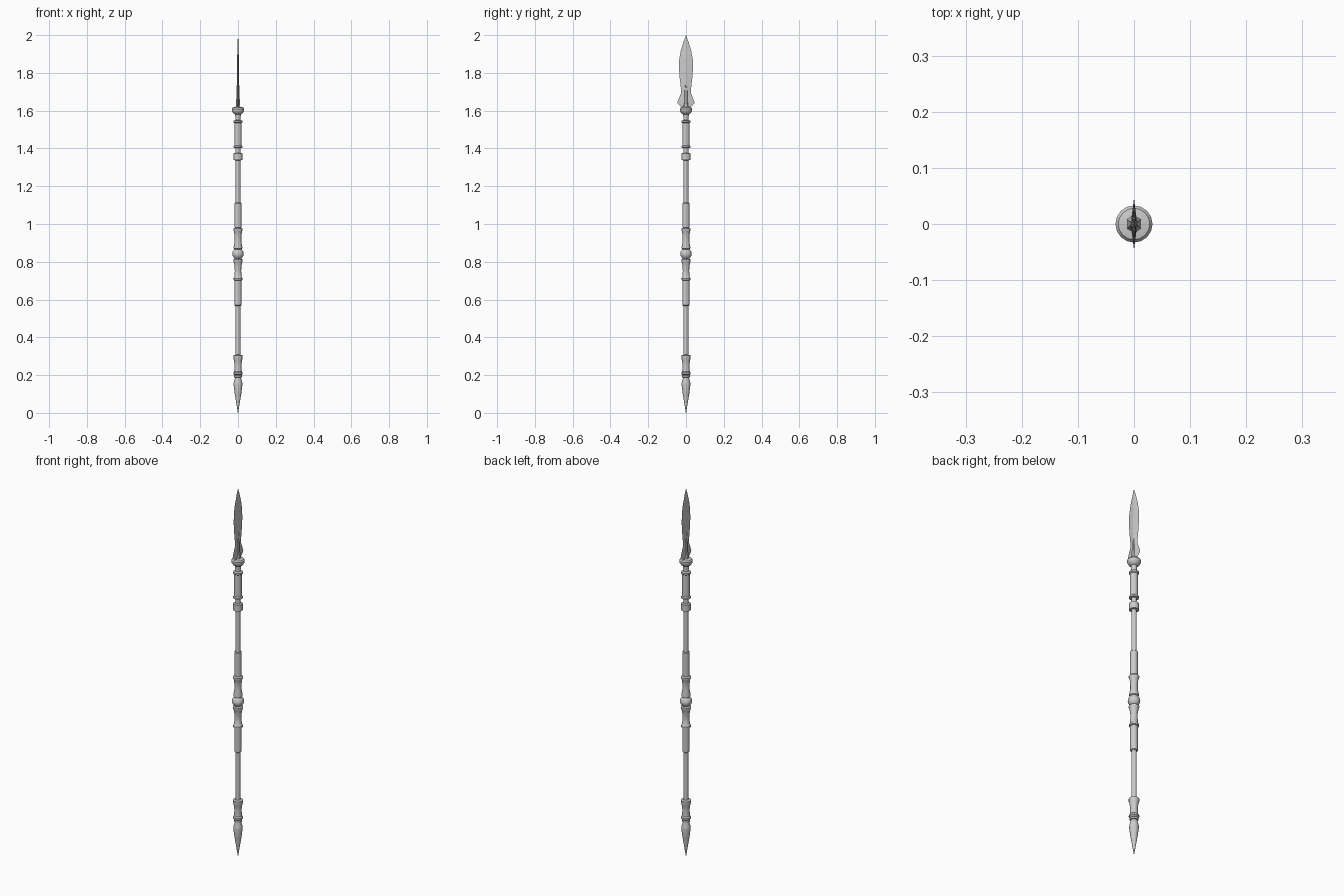
import bpy, bmesh
from math import cos, sin, pi

SIDES = 16

def finish(name, bm, angle=0.6):
    bmesh.ops.recalc_face_normals(bm, faces=bm.faces)
    me = bpy.data.meshes.new(name)
    bm.to_mesh(me)
    bm.free()
    ob = bpy.data.objects.new(name, me)
    bpy.context.collection.objects.link(ob)
    bpy.ops.object.select_all(action='DESELECT')
    ob.select_set(True)
    bpy.context.view_layer.objects.active = ob
    bpy.ops.object.shade_smooth_by_angle(angle=angle)
    return ob

def loft(name, rings, angle=0.6):
    """Skin a stack of closed rings and cap both ends."""
    bm = bmesh.new()
    vs = [[bm.verts.new(p) for p in r] for r in rings]
    n = len(rings[0])
    for a, b in zip(vs, vs[1:]):
        for i in range(n):
            j = (i + 1) % n
            bm.faces.new((a[i], a[j], b[j], b[i]))
    bm.faces.new(vs[0])
    bm.faces.new(vs[-1])
    bmesh.ops.remove_doubles(bm, verts=bm.verts, dist=1e-5)
    return finish(name, bm, angle)

def lathe(name, profile):
    """Turn (radius, z) points about the z axis."""
    return loft(name, [[(r * cos(2 * pi * i / SIDES), r * sin(2 * pi * i / SIDES), z)
                        for i in range(SIDES)] for r, z in profile])

# Shaft
lathe("shaft", [(.013, .16), (.013, 1.6)])

# Butt spike and its ferrule
lathe("butt_spike", [(.0008, 0), (.009, .05), (.018, .105), (.0235, .15), (.022, .165),
                     (.016, .182), (.016, .187), (.021, .189), (.021, .198), (.016, .2)])
lathe("butt_ferrule", [(.018, .2), (.025, .206), (.025, .214), (.02, .219), (.018, .25),
                       (.021, .278), (.025, .29), (.025, .305), (.013, .308)])

# Grips above and below the centre
for name, z0, z1 in (("lower_grip", .567, .705), ("upper_grip", .978, 1.113)):
    lathe(name, [(.015, z0), (.0185, z0 + .004), (.0185, z1 - .004), (.015, z1)])

# Waisted sleeves either side of the centre ball
lathe("lower_sleeve", [(.018, .701), (.024, .704), (.024, .712), (.02, .717), (.017, .75),
                       (.018, .775), (.023, .8), (.025, .805), (.025, .813), (.017, .817)])
lathe("upper_sleeve", [(.018, .866), (.023, .87), (.023, .878), (.018, .905), (.018, .935),
                       (.021, .96), (.025, .968), (.025, .976), (.018, .98)])
R = .03
lathe("centre_ball", [(max(R * sin(pi * i / 8), .015), .842 - R * cos(pi * i / 8))
                      for i in range(9)])

# Ring below the socket
lathe("socket_ring", [(.013, 1.337), (.024, 1.339), (.024, 1.374), (.013, 1.376)])

# Socket with flanged ends
lathe("socket", [(.013, 1.402), (.024, 1.404), (.024, 1.412), (.019, 1.416), (.019, 1.535),
                 (.024, 1.539), (.024, 1.547), (.013, 1.55)])

# Collar under the blade
lathe("collar", [(.014, 1.56), (.015, 1.58), (.024, 1.585), (.03, 1.594), (.033, 1.6),
                 (.033, 1.61), (.028, 1.617), (.013, 1.62)])

# Blade: leaf shape with barbs, diamond section; (z, half width, half thickness)
rows = [(1.69, .027, .006), (1.72, .027, .0058), (1.77, .033, .0055), (1.82, .037, .005),
        (1.87, .036, .0045), (1.92, .027, .0035), (1.965, .013, .002), (2.0, .0004, .0004)]
# base rows bend so that the barbs sweep downwards and outwards
base = [[(.006, 0, 1.61), (0, .028, 1.623), (-.006, 0, 1.61), (0, -.028, 1.623)],
        [(.006, 0, 1.63), (0, .046, 1.641), (-.006, 0, 1.63), (0, -.046, 1.641)],
        [(.006, 0, 1.665), (0, .035, 1.672), (-.006, 0, 1.665), (0, -.035, 1.672)]]
loft("blade", base + [[(t, 0, z), (0, w, z), (-t, 0, z), (0, -w, z)] for z, w, t in rows], .15)

# Raised rib at the blade root, tapering into the blade
ribs = [(1.61, .013, .018), (1.64, .010, .012), (1.715, .0075, .009), (1.77, .005, .001)]
loft("blade_rib", [[(x, y * .5, z), (0, y, z), (-x, y * .5, z),
                    (-x, -y * .5, z), (0, -y, z), (x, -y * .5, z)] for z, x, y in ribs], .3)
